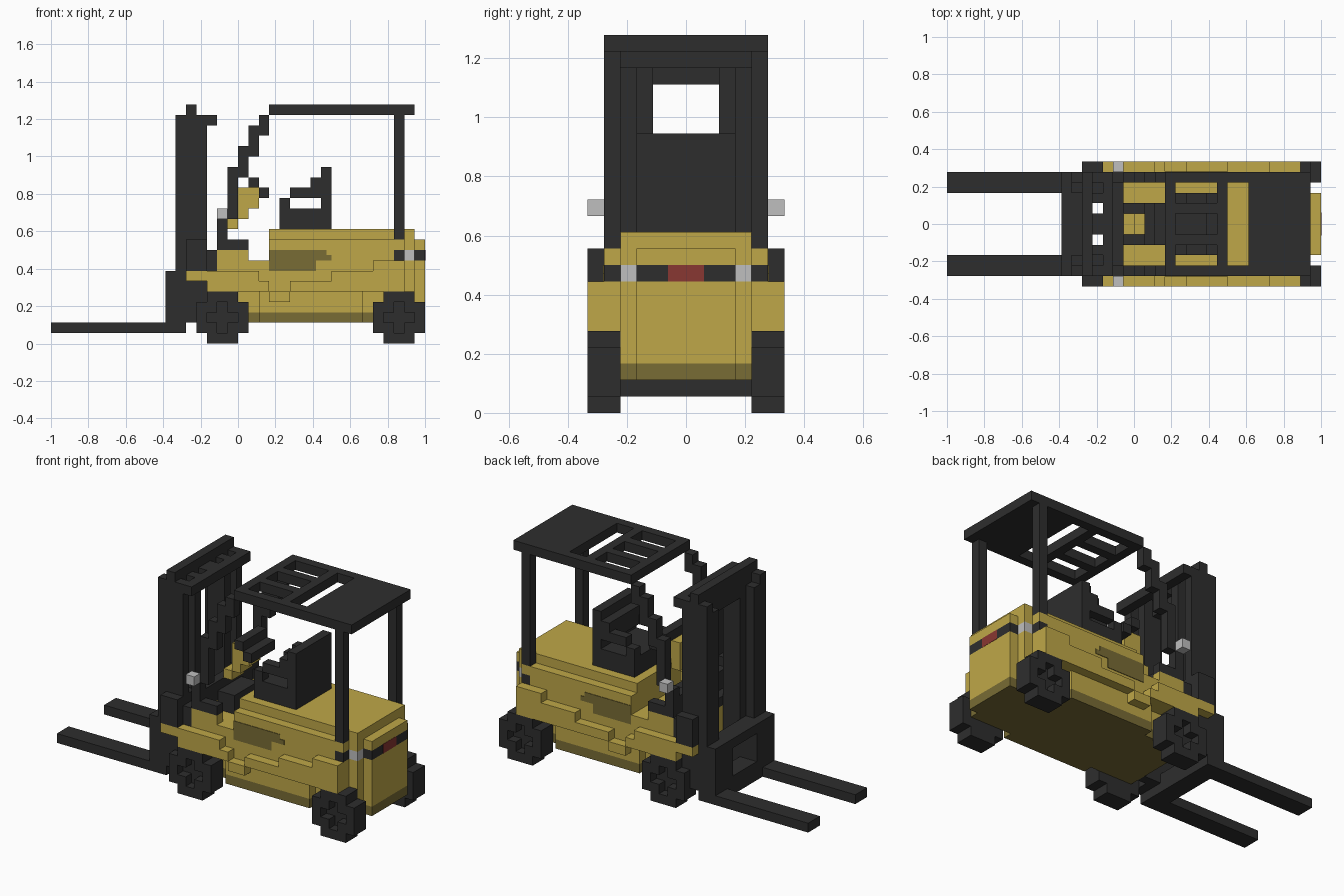
import bpy, bmesh
from mathutils import Matrix, Vector

cube = bpy.data.objects.get("Cube")
if cube:
    bpy.data.objects.remove(cube)

UNIT = 1 / 18   # one block
WIDTH = 12      # blocks across


def material(name, colour):
    m = bpy.data.materials.new(name)
    m.use_nodes = True
    m.diffuse_color = (*colour, 1)
    m.node_tree.nodes["Principled BSDF"].inputs["Base Color"].default_value = (*colour, 1)
    return m


YELLOW = material("yellow paint", (.52, .39, .065))
OLIVE = material("dark olive", (.19, .15, .035))
BLACK = material("black", (.027, .027, .027))
SILVER = material("silver", (.52, .52, .52))
RED = material("red lamp", (.25, .038, .032))


def part(name, mat, boxes, mirror=False):
    """Each box is (x range, y range, z range) in blocks, from the fork tip, side and ground."""
    bm = bmesh.new()
    for x, y, z in boxes:
        sides = [y]
        if mirror:
            sides.append((WIDTH - y[1], WIDTH - y[0]))
        for s in sides:
            low = Vector((x[0], s[0], z[0]))
            high = Vector((x[1], s[1], z[1]))
            mid = (low + high) / 2 - Vector((18, 6, 0))
            mat4 = Matrix.Translation(mid * UNIT) @ Matrix.Diagonal((*((high - low) * UNIT), 1))
            bmesh.ops.create_cube(bm, size=1, matrix=mat4)
    mesh = bpy.data.meshes.new(name)
    bm.to_mesh(mesh)
    bm.free()
    mesh.materials.append(mat)
    obj = bpy.data.objects.new(name, mesh)
    bpy.context.collection.objects.link(obj)
    return obj


FULL, INNER, CORE, MIDDLE = (1, 11), (2, 10), (3, 9), (4, 8)
CENTRE, SIDE, EDGE = (5, 7), (0, 1), (1, 2)

# Lifting gear
part("forks", BLACK, [((0, 12), (1, 3), (1, 2))], True)
part("carriage_frame", BLACK, [((11, 13), FULL, (1, 3)), ((11, 13), FULL, (6, 7))])
part("carriage_uprights", BLACK, [((11, 13), (1, 4), (3, 6))], True)
part("mast_columns", BLACK, [
    ((12, 15), EDGE, (2, 22)),
    ((12, 14), (2, 3), (2, 21)),
    ((13, 15), (3, 4), (2, 22)),
], True)
part("mast_crossbars", BLACK, [
    ((13, 14), FULL, (20, 23)),
    ((15, 16), FULL, (21, 22)),
    ((14, 15), CENTRE, (21, 22)),
])
part("mast_brackets", BLACK, [((13, 15), (0, 3), (7, 10))], True)

# Body, widening above the wheels
part("skirt", OLIVE, [
    ((15, 35), INNER, (2, 3)),
    ((20, 30), FULL, (2, 3)),
    ((35, 36), CORE, (2, 3)),
])
part("lower_body", YELLOW, [
    ((15, 35), INNER, (3, 8)),
    ((20, 30), FULL, (3, 5)),
    ((15, 16), FULL, (5, 7)),
    ((16, 34), FULL, (5, 8)),
    ((35, 36), CORE, (3, 8)),
])
part("hood", YELLOW, [
    ((21, 33), FULL, (8, 9)),
    ((21, 34), FULL, (9, 10)),
    ((21, 35), INNER, (9, 11)),
    ((35, 36), CORE, (9, 10)),
])
part("rear_band", BLACK, [
    ((33, 34), FULL, (8, 9)),
    ((34, 35), CORE, (8, 9)),
    ((35, 36), CORE, (8, 9)),
])
part("rear_lamps", SILVER, [((34, 35), (2, 3), (8, 9))], True)
part("rear_plate", RED, [((36, 36.03), (4.9, 7.1), (8, 9))])
part("side_shade", OLIVE, [
    ((21, 26.5), (.94, 1), (8.5, 9)),
    ((21, 27), (.94, 1), (8, 8.5)),
    ((21, 25.5), (.94, 1), (7, 8)),
], True)

# Stepped fender: start, end, bottom, top
FENDER = [(13, 15, 6, 7), (15, 20, 5, 7), (20, 21, 5, 6), (21, 23, 4, 5),
          (23, 27, 5, 6), (27, 31, 5, 7), (31, 34, 5, 8)]
part("fenders", YELLOW, [((a, b), SIDE, (c, d)) for a, b, c, d in FENDER], True)

# Wheels with a recessed cross
for name, start in (("front_wheels", 14), ("rear_wheels", 31)):
    a, b = start, start + 5
    rim = [((a, b), (1, 2), (1, 4)), ((a + 1, b - 1), (1, 2), (0, 5))]
    rim += [((x, x + 1), SIDE, (1, 4)) for x in (a, b - 1)]
    rim += [((a + 1, b - 1), SIDE, (z, z + 1)) for z in (0, 4)]
    rim += [((x, x + 1), SIDE, (z, z + 1)) for x in (a + 1, b - 2) for z in (1, 3)]
    part(name, BLACK, rim, True)

# Cab front and controls
part("cowl", BLACK, [
    ((15, 16), FULL, (7, 9)),
    ((16, 17), FULL, (9, 11)),
    ((17, 19), MIDDLE, (8, 10)),
])
part("front_sill", YELLOW, [((16, 17), FULL, (8, 9))])
part("side_sills", YELLOW, [((17, 19), EDGE, (8, 9))], True)
part("side_sill_caps", BLACK, [((17, 19), EDGE, (9, 10))], True)
part("dashboard", YELLOW, [
    ((17, 18), CENTRE, (11, 12)),
    ((18, 19), CENTRE, (12, 15)),
    ((19, 20), CENTRE, (13, 15)),
])
part("steering_wheel", BLACK, [
    ((19, 20), MIDDLE, (15, 16)),
    ((20, 21), MIDDLE, (14, 15)),
])
part("headlights", SILVER, [((16, 17), SIDE, (12, 13))], True)

# Seat
part("seat", BLACK, [
    ((22, 27), CORE, (11, 13)),
    ((26, 27), CORE, (13, 17)),
    ((25, 26), CORE, (14, 16)),
])
part("seat_arms", BLACK, [
    ((22, 23), (3, 4), (13, 14)),
    ((23, 26), (3, 4), (14, 15)),
], True)

# Overhead guard: stepped front pillars, straight rear posts, slotted roof
PILLAR = [(16, 9, 12), (17, 12, 17), (18, 16, 19), (19, 18, 21), (20, 20, 22)]
part("front_pillars", BLACK, [((x, x + 1), EDGE, (a, b)) for x, a, b in PILLAR], True)
part("rear_posts", BLACK, [((33, 34), EDGE, (10, 22))], True)
TOP = (22, 23)
part("roof", BLACK, [
    ((21, 22), FULL, TOP),
    ((26, 27), FULL, TOP),
    ((29, 35), FULL, TOP),
])
part("roof_rails", BLACK, [
    ((22, 29), EDGE, TOP),
    ((22, 26), (4, 5), TOP),
], True)
